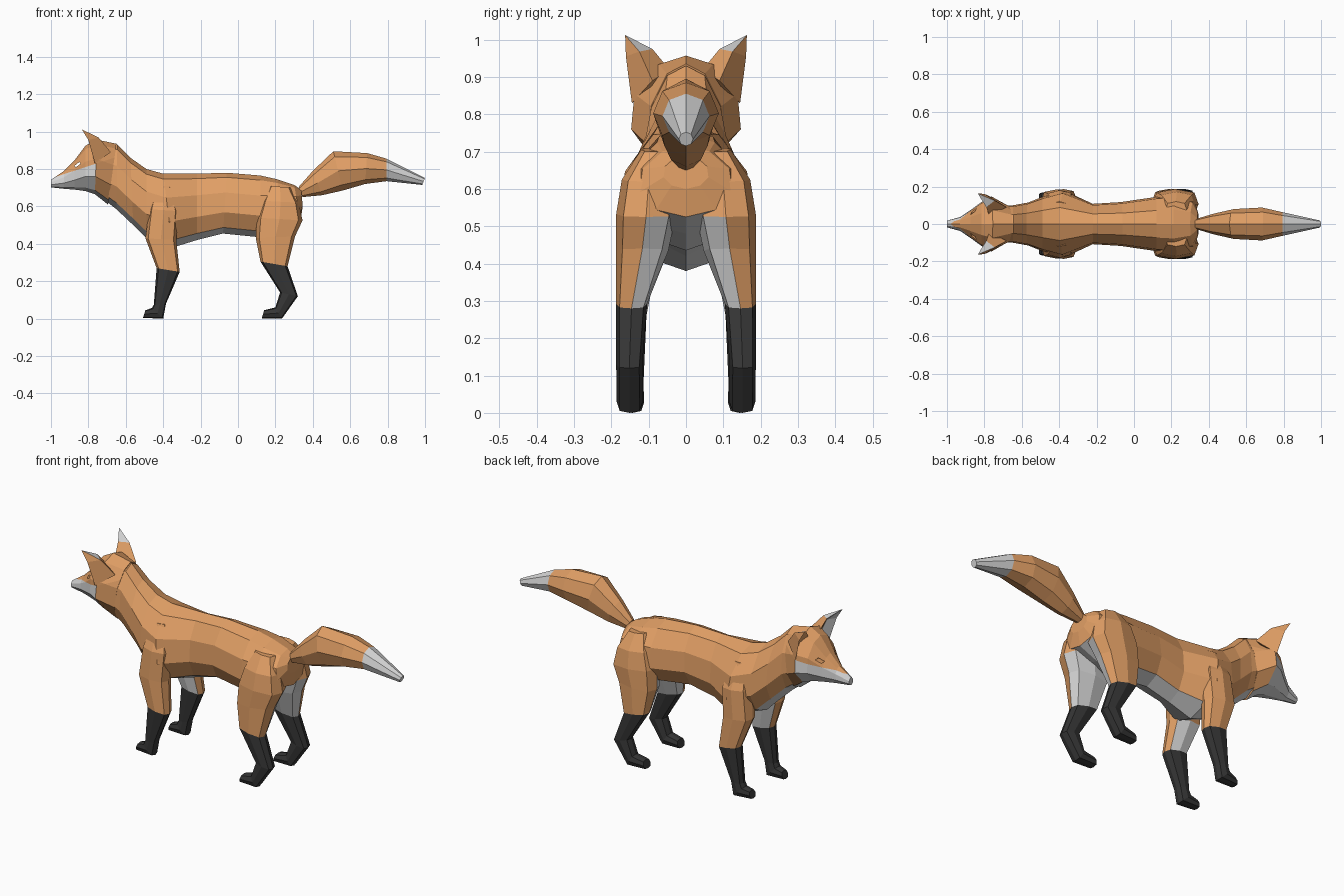
import bpy, bmesh, math
from mathutils import Vector

if "Cube" in bpy.data.objects:
    bpy.data.objects.remove(bpy.data.objects["Cube"])

def material(name, rgb):
    m = bpy.data.materials.new(name)
    m.diffuse_color = (*rgb, 1)
    m.use_nodes = True
    m.node_tree.nodes["Principled BSDF"].inputs["Base Color"].default_value = m.diffuse_color
    return m

MATS = [material("orange fur", (0.75, 0.345, 0.13)),
        material("pale grey fur", (0.68, 0.68, 0.68)),
        material("black fur", (0.036, 0.036, 0.036))]
ORANGE, PALE, BLACK = 0, 1, 2

# Half cross-sections: (position from bottom -1 to top 1, sideways fraction)
TORSO = [(1, 0), (.85, .5), (.35, .93), (-.3, 1), (-.8, .64), (-1, 0)]
ROUND = [(1, 0), (.72, .72), (0, 1), (-.72, .72), (-1, 0)]
LIMB = [(1, 0), (.82, .76), (0, 1), (-.82, .76), (-1, 0)]
HEAD = [(1, 0), (.84, .5), (.3, .94), (-.35, 1), (-.85, .55), (-1, 0)]

def finish(name, bm, rule):
    """Close the mesh, colour its faces by the rule and link it."""
    bmesh.ops.recalc_face_normals(bm, faces=bm.faces)
    bm.normal_update()
    for f in bm.faces:
        f.material_index = rule(f.calc_center_median(), f.normal)
    me = bpy.data.meshes.new(name)
    bm.to_mesh(me)
    bm.free()
    for m in MATS:
        me.materials.append(m)
    ob = bpy.data.objects.new(name, me)
    bpy.context.collection.objects.link(ob)
    return ob

def skin(bm, rings):
    for a, b in zip(rings, rings[1:]):
        n = len(a)
        for i in range(n):
            j = (i + 1) % n
            bm.faces.new((a[i], a[j], b[j], b[i]))
    bm.faces.new(rings[0])
    bm.faces.new(rings[-1])

def loft(name, sections, profile, rule, cut=None):
    """Each section: top x, top z, bottom x, bottom z, half width, centre y."""
    bm = bmesh.new()
    full = profile + [(t, -y) for t, y in profile[-2:0:-1]]
    rings = []
    for ax, az, bx, bz, w, cy in sections:
        a, b = Vector((ax, cy, az)), Vector((bx, cy, bz))
        rings.append([bm.verts.new(b.lerp(a, (t + 1) / 2) + Vector((0, y * w, 0)))
                      for t, y in full])
    skin(bm, rings)
    if cut:
        bmesh.ops.bisect_plane(bm, geom=bm.verts[:] + bm.edges[:] + bm.faces[:],
                               plane_co=cut[0], plane_no=cut[1])
    return finish(name, bm, rule)

# Torso and neck, with a pale belly and throat
torso = [(.338, .69, .346, .60, .06, 0), (.30, .715, .335, .525, .125, 0),
         (.21, .745, .23, .48, .155, 0),
         (.12, .765, .12, .435, .145, 0), (-.06, .78, -.08, .455, .117, 0),
         (-.22, .775, -.22, .42, .108, 0), (-.40, .775, -.35, .38, .176, 0),
         (-.49, .80, -.49, .43, .145, 0), (-.575, .86, -.56, .50, .115, 0),
         (-.645, .93, -.65, .585, .10, 0), (-.73, .925, -.74, .655, .10, 0)]
loft("torso", torso, TORSO,
     lambda c, n: PALE if n.z < -.5 and c.z < .64 and abs(c.y) < .075 else ORANGE)

# Head with a pale lower muzzle
head = [(-.65, .935, -.695, .61, .10, 0), (-.755, .957, -.765, .665, .147, 0),
        (-.815, .925, -.815, .682, .118, 0), (-.875, .845, -.875, .69, .074, 0),
        (-.93, .79, -.93, .694, .037, 0), (-1, .743, -1, .702, .018, 0)]
line_co, line_no = Vector((-1, 0, .75)), Vector((-.075, 0, .23)).normalized()

def head_rule(c, n):
    below = (c - line_co).dot(line_no) < 0
    return PALE if below and (c.x < -.775 or n.z < -.6) else ORANGE

head_ob = loft("head", head, HEAD, head_rule, (line_co, line_no))

# Narrow eye opening through the head
bpy.ops.mesh.primitive_cube_add(size=1, location=(-.858, 0, .823),
                                rotation=(0, math.radians(-38), 0))
cutter = bpy.context.object
cutter.name = "eye_cutter"
cutter.scale = (.032, .5, .011)
cutter.hide_render = True
cutter.hide_viewport = True
cutter.display_type = 'WIRE'
eyes = head_ob.modifiers.new("eye openings", 'BOOLEAN')
eyes.operation = 'DIFFERENCE'
eyes.solver = 'EXACT'
eyes.object = cutter

# Tail with a pale tip
tail = [(.325, .705, .345, .65, .028, 0), (.40, .79, .45, .66, .055, 0),
        (.51, .895, .56, .685, .08, 0), (.69, .885, .68, .72, .088, 0),
        (.795, .855, .795, .735, .063, 0), (1, .752, .985, .715, .019, 0)]
loft("tail", tail, ROUND, lambda c, n: PALE if c.x > .797 else ORANGE)

# Legs: upper fur, black stockings and a forward-bent paw
front_leg = [(-.44, .71, -.36, .71, .035, .085), (-.475, .585, -.32, .575, .068, .112),
             (-.495, .43, -.33, .42, .056, .129), (-.435, .27, -.312, .25, .04, .146),
             (-.45, .075, -.385, .08, .031, .145), (-.46, .057, -.40, 0, .032, .144),
             (-.495, .045, -.508, .004, .026, .14)]
hind_leg = [(.17, .71, .28, .70, .04, .08), (.13, .63, .325, .62, .072, .10),
            (.10, .54, .345, .525, .08, .107),
            (.095, .43, .305, .44, .07, .117), (.12, .305, .265, .28, .042, .146),
            (.225, .14, .32, .12, .035, .152), (.20, .06, .235, 0, .035, .151),
            (.14, .045, .127, .002, .031, .148)]

def leg_rule(side, hind):
    def rule(c, n):
        if c.z < (.285 if hind else .262):
            return BLACK
        inward = -n.y * side
        if hind:
            return PALE if inward > .18 and c.z < .53 else ORANGE
        return PALE if inward > .5 and c.z < .5 else ORANGE
    return rule

def ear_rule(side):
    def rule(c, n):
        hollow = n.x < -.4 or c.z > .965
        return PALE if hollow and n.y * side < .05 else ORANGE
    return rule

for side, label in ((1, "left"), (-1, "right")):
    for kind, spec in (("front", front_leg), ("hind", hind_leg)):
        loft(f"{kind}_leg_{label}", [(*s[:5], s[5] * side) for s in spec],
             LIMB, leg_rule(side, kind == "hind"))

    # Ear: orange back, hollow pale front and pale inner tip
    bm = bmesh.new()
    base = [(-.775, .045, .92), (-.68, .09, .89), (-.765, .145, .83), (-.735, .095, .86)]
    mid = [(-.79, .09, .975), (-.745, .125, .968), (-.80, .161, .955), (-.765, .124, .95)]
    rings = [[bm.verts.new((x, y * side, z)) for x, y, z in r] for r in (base, mid)]
    tip = bm.verts.new((-.835, .163 * side, 1.012))
    for i in range(4):
        j = (i + 1) % 4
        bm.faces.new((rings[1][i], rings[1][j], tip))
        bm.faces.new((rings[0][i], rings[0][j], rings[1][j], rings[1][i]))
    bm.faces.new(rings[0])
    finish(f"ear_{label}", bm, ear_rule(side))
